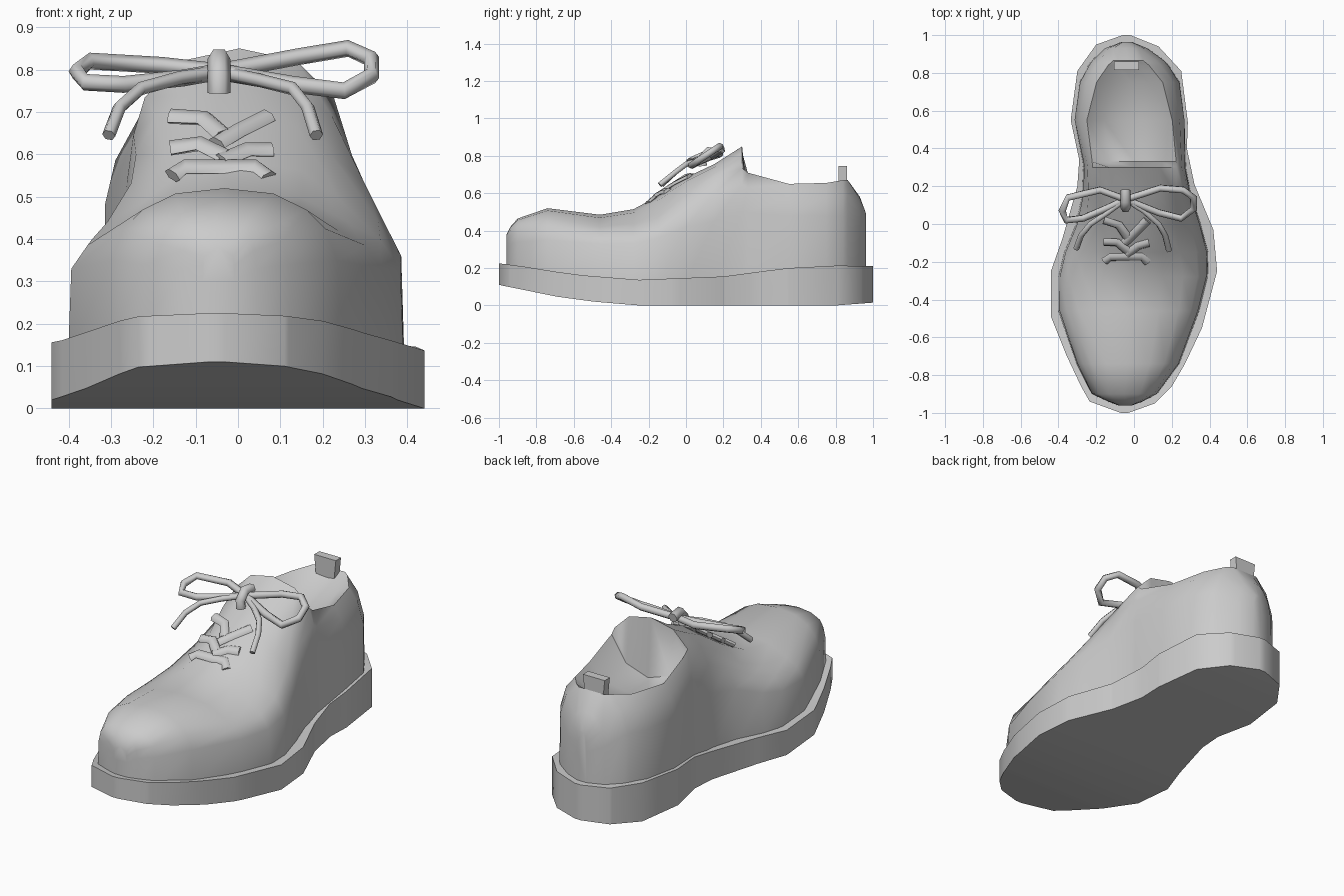
import bpy, bmesh, math
from mathutils import Vector

cube = bpy.data.objects.get("Cube")
if cube:
    bpy.data.objects.remove(cube, do_unlink=True)

grey = bpy.data.materials.new("plain grey")
grey.use_nodes = True
GREY = (0.6, 0.6, 0.6, 1)
grey.diffuse_color = GREY
grey.node_tree.nodes["Principled BSDF"].inputs["Base Color"].default_value = GREY


def lerp(a, b, t):
    return a + (b - a) * t


def sample(table, y):
    """Piecewise linear lookup in a list of (y, value) pairs."""
    if y <= table[0][0]:
        return table[0][1]
    for (y0, v0), (y1, v1) in zip(table, table[1:]):
        if y <= y1:
            return lerp(v0, v1, (y - y0) / (y1 - y0))
    return table[-1][1]


def finish(obj, angle):
    """Give an object its material and smooth shading with sharp edges kept."""
    obj.data.materials.append(grey)
    bpy.ops.object.select_all(action='DESELECT')
    obj.select_set(True)
    bpy.context.view_layer.objects.active = obj
    bpy.ops.object.shade_smooth_by_angle(angle=math.radians(angle))
    return obj


def add_mesh(name, bm, angle):
    bmesh.ops.recalc_face_normals(bm, faces=bm.faces)
    mesh = bpy.data.meshes.new(name)
    bm.to_mesh(mesh)
    bm.free()
    obj = bpy.data.objects.new(name, mesh)
    bpy.context.collection.objects.link(obj)
    return finish(obj, angle)


def loft(name, rings, angle):
    """Skin a row of closed sections and cap both ends."""
    bm = bmesh.new()
    rows = [[bm.verts.new(p) for p in ring] for ring in rings]
    count = len(rows[0])
    for a, b in zip(rows, rows[1:]):
        for i in range(count):
            j = (i + 1) % count
            bm.faces.new((a[i], a[j], b[j], b[i]))
    bm.faces.new(rows[0])
    bm.faces.new(rows[-1])
    return add_mesh(name, bm, angle)


# Sole plan: left (+x) and right (-x) edges, and heights along the length
left_edge = [(-1, -.03), (-.95, .11), (-.86, .2), (-.74, .27), (-.55, .36), (-.25, .44),
             (-.03, .42), (.21, .32), (.4, .28), (.54, .285), (.81, .25), (.94, .13), (1, -.02)]
right_edge = [(-1, -.07), (-.94, -.235), (-.86, -.28), (-.69, -.36), (-.49, -.44),
              (-.25, -.44), (-.08, -.38), (.2, -.3), (.34, -.29), (.55, -.335),
              (.81, -.3), (.95, -.2), (1, -.06)]
sole_top = [(-1, .225), (-.88, .21), (-.6, .165), (-.25, .137), (.2, .155),
            (.5, .195), (.7, .215), (1, .21)]
sole_under = [(-1, .11), (-.68, .045), (-.45, .015), (-.25, 0), (.8, 0), (1, .015)]

stations = sorted({y for y, x in left_edge + right_edge})
rings = []
for y in stations:
    xl, xr = sample(left_edge, y), sample(right_edge, y)
    top, under = sample(sole_top, y), sample(sole_under, y)
    rings.append([(xr, y, under), (xl, y, under), (xl, y, top), (xr, y, top)])
loft("sole", rings, 60)

# Upper: y, side width share, side z, shoulder/rim share, shoulder/rim z, middle z
sections = [
    (-.96, 1, .3, .9, .36, .38),
    (-.94, 1, .33, .84, .4, .42),
    (-.9, 1, .34, .8, .43, .465),
    (-.74, 1, .35, .72, .47, .52),
    (-.46, .97, .33, .7, .42, .485),
    (-.28, .97, .33, .66, .44, .515),
    (-.15, .97, .36, .6, .49, .585),
    (0, .92, .42, .56, .6, .685),
    (.15, .94, .45, .69, .69, .755),
    (.3, .98, .5, .82, .735, .85),
    (.33, 1, .5, .83, .71, .53),
    (.55, 1.03, .48, .8, .65, .54),
    (.75, 1.02, .48, .68, .655, .605),
    (.84, 1, .48, .52, .67, .65),
    (.865, 1, .47, .42, .67, .67),
    (.93, 1, .42, .6, .545, .58),
    (.963, 1, .38, .8, .46, .49),
]
rings = []
for y, side, side_z, rim, rim_z, mid_z in sections:
    ys = y / .967
    xl, xr = sample(left_edge, ys) * .92, sample(right_edge, ys) * .92
    centre, half = (xl + xr) / 2, (xl - xr) / 2
    profile = [
        (min(side + .02, 1.03), sample(sole_top, y) - .03),
        (side, side_z),
        (lerp(side, rim, .38), lerp(side_z, rim_z, .62)),
        (rim, rim_z),
        (rim * .6, lerp(mid_z, rim_z, .25)),
    ]
    ring = [(centre + half * f, y, z) for f, z in profile]
    ring.append((centre, y, mid_z))
    ring += [(centre - half * f, y, z) for f, z in reversed(profile)]
    rings.append(ring)
loft("upper", rings, 75)


def box(name, centre, size, taper):
    """Block whose top is scaled by taper."""
    bm = bmesh.new()
    bmesh.ops.create_cube(bm, size=1)
    for v in bm.verts:
        scale = taper if v.co.z > 0 else 1
        v.co = Vector(centre) + Vector((v.co.x * size[0] * scale,
                                        v.co.y * size[1], v.co.z * size[2]))
    return add_mesh(name, bm, 30)


# Pull tab at the heel
box("heel_tab", (-.04, .838, .69), (.11, .045, .11), 1.2)


def tube(name, points, radius, flat=1):
    """Six sided cord swept along a path, optionally flattened."""
    path = [Vector(p) for p in points]
    rings = []
    for i, p in enumerate(path):
        tangent = (path[min(i + 1, len(path) - 1)] - path[max(i - 1, 0)]).normalized()
        out = Vector((0, -.6, .8))
        across = tangent.cross(out).normalized()
        out = across.cross(tangent).normalized()
        ring = []
        for k in range(6):
            a = math.tau * k / 6
            ring.append(p + radius * (across * math.cos(a) + out * math.sin(a) * flat))
        rings.append(ring)
    return loft(name, rings, 65)


# Bow: two loops, two tails and the knot
knot = (-.045, .13, .795)
tube("bow_loop_right", [knot, (-.18, .18, .81), (-.35, .14, .82), (-.38, .07, .795),
                        (-.36, .02, .77), (-.27, .03, .765), (-.13, .09, .78), knot], .02)
tube("bow_loop_left", [knot, (.14, .19, .83), (.26, .18, .85), (.315, .14, .825),
                       (.315, .08, .785), (.25, .03, .75), (.13, .06, .765), knot], .02)
tube("bow_tail_right", [knot, (-.14, .06, .78), (-.23, 0, .755), (-.28, -.06, .71),
                        (-.305, -.13, .645)], .016)
tube("bow_tail_left", [knot, (.05, .07, .775), (.13, 0, .755), (.165, -.06, .71),
                       (.185, -.14, .645)], .016)
tube("bow_knot", [(-.045, .09, .745), (-.045, .085, .785), (-.045, .12, .825),
                  (-.045, .18, .815)], .027)


def lace(name, points):
    """Flat lace resting on the sloping front, given by x and z."""
    tube(name, [(x, (z - .69) / .65 + 1.5 * (x + .045) ** 2, z)
                for x, z in points], .025, .6)


# Crossed laces and the lowest straight bar
lace("lace_bar", [(-.155, .55), (-.125, .57), (.04, .57), (.07, .545)])
lace("lace_low_right", [(-.16, .615), (-.09, .625), (-.03, .595)])
lace("lace_low_left", [(.08, .61), (.02, .61), (-.04, .585)])
lace("lace_high_right", [(-.16, .69), (-.08, .685), (-.035, .645)])
lace("lace_high_left", [(.07, .69), (0, .655), (-.05, .625)])
